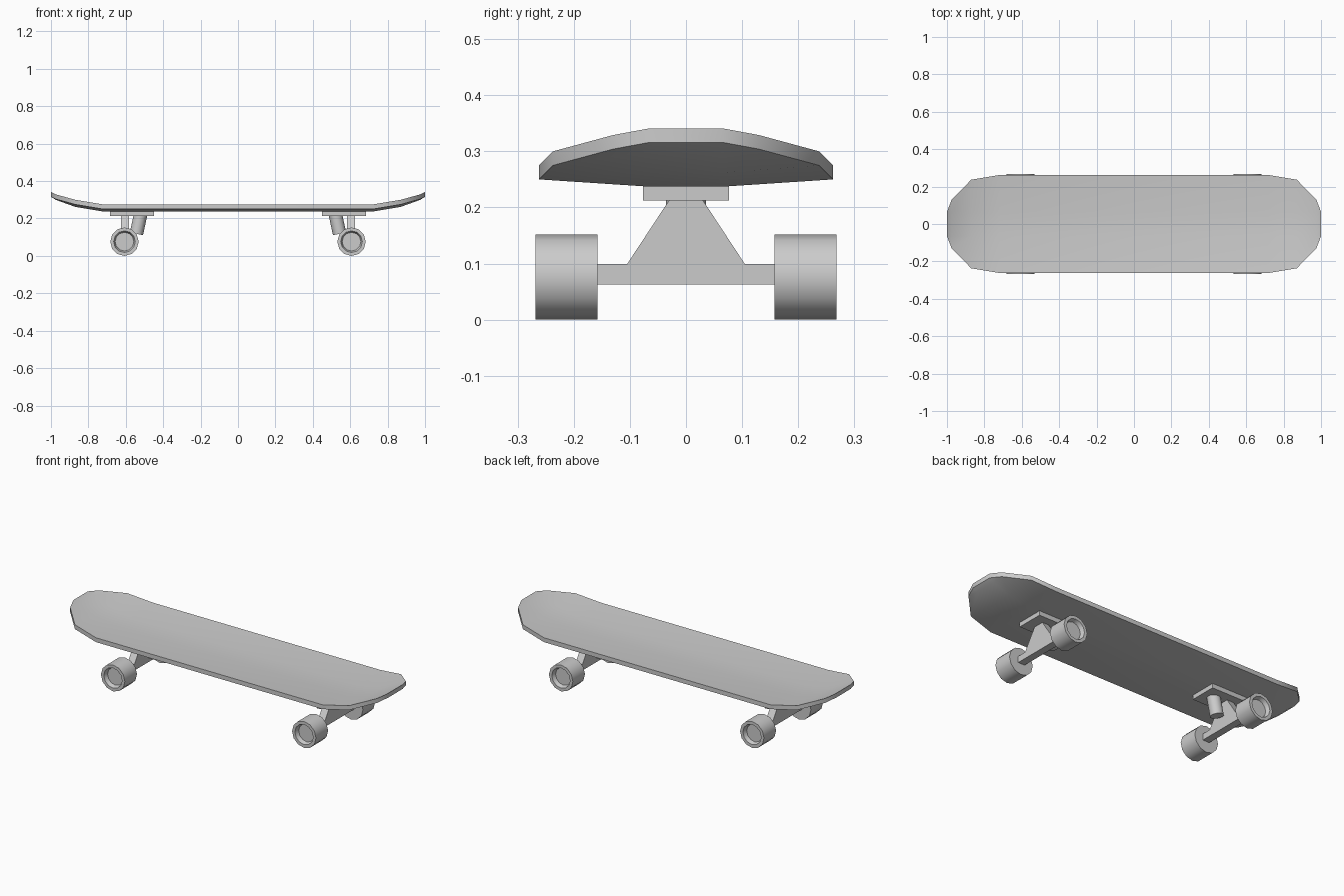
import bpy, bmesh, math
from mathutils import Vector

if "Cube" in bpy.data.objects:
    bpy.data.objects.remove(bpy.data.objects["Cube"])


def finish(bm, name, mirror=(False, False), angle=40):
    """Turn a bmesh into a named object, mirrored about the world axes."""
    bmesh.ops.remove_doubles(bm, verts=bm.verts, dist=1e-5)
    bmesh.ops.recalc_face_normals(bm, faces=bm.faces)
    mesh = bpy.data.meshes.new(name)
    bm.to_mesh(mesh)
    bm.free()
    ob = bpy.data.objects.new(name, mesh)
    bpy.context.collection.objects.link(ob)
    if any(mirror):
        mod = ob.modifiers.new("Mirror", 'MIRROR')
        mod.use_axis = (mirror[0], mirror[1], False)
        mod.use_clip = False
        mod.use_mirror_merge = False
    bpy.ops.object.select_all(action='DESELECT')
    ob.select_set(True)
    bpy.context.view_layer.objects.active = ob
    bpy.ops.object.shade_smooth_by_angle(angle=math.radians(angle))
    return ob


def loft(bm, rings):
    """Skin a list of vertex rings and cap both ends."""
    vs = [[bm.verts.new(p) for p in ring] for ring in rings]
    n = len(vs[0])
    for a, b in zip(vs, vs[1:]):
        for i in range(n):
            j = (i + 1) % n
            bm.faces.new((a[i], a[j], b[j], b[i]))
    bm.faces.new(vs[0])
    bm.faces.new(vs[-1])


def circle(c, r, u, v, n=12):
    return [c + r * (math.cos(t) * u + math.sin(t) * v)
            for t in (2 * math.pi * i / n for i in range(n))]


X, Y, Z = Vector((1, 0, 0)), Vector((0, 1, 0)), Vector((0, 0, 1))

# Deck: stations of (x, half width, edge height, centre height)
half = [(0.72, 0.262, 0.275, 0.262), (0.87, 0.237, 0.300, 0.287),
        (0.975, 0.13, 0.329, 0.325), (1.0, 0.065, 0.341, 0.341)]
stations = [(-x, w, e, c) for x, w, e, c in reversed(half)] + half
bm = bmesh.new()
grid = [[bm.verts.new(p) for p in ((x, -w, e), (x, -0.065, c), (x, 0.065, c), (x, w, e))]
        for x, w, e, c in stations]
for a, b in zip(grid, grid[1:]):
    for i in range(3):
        bm.faces.new((a[i], b[i], b[i + 1], a[i + 1]))
bmesh.ops.remove_doubles(bm, verts=bm.verts, dist=1e-5)
ext = bmesh.ops.extrude_face_region(bm, geom=bm.faces[:])
bmesh.ops.translate(bm, vec=(0, 0, -0.025),
                    verts=[g for g in ext["geom"] if isinstance(g, bmesh.types.BMVert)])
finish(bm, "deck")

# Truck base plates
bm = bmesh.new()
loft(bm, [[(x, y, z) for x, y in ((0.45, -0.077), (0.684, -0.077), (0.684, 0.077), (0.45, 0.077))]
          for z in (0.212, 0.240)])
finish(bm, "truck_base_plate", (True, False), 30)

# Hangers: axle bar with a tapering web up to the plate
profile = [(-0.16, 0.063), (0.16, 0.063), (0.16, 0.099), (0.105, 0.099),
           (0.03, 0.213), (-0.03, 0.213), (-0.105, 0.099), (-0.16, 0.099)]
bm = bmesh.new()
loft(bm, [[(x, y, z) for y, z in profile] for x in (0.584, 0.626)])
finish(bm, "truck_hanger", (True, False), 30)

# Slanted bushings
top, bottom = Vector((0.52, 0, 0.225)), Vector((0.543, 0, 0.118))
axis = (top - bottom).normalized()
bm = bmesh.new()
loft(bm, [circle(c, 0.036, Y, axis.cross(Y)) for c in (top, bottom)])
finish(bm, "truck_bushing", (True, False))

# Wheels with a recessed outer face: (radius, y)
bm = bmesh.new()
loft(bm, [circle(Vector((0.607, y, 0.076)), r, Z, X)
          for r, y in ((0.076, 0.158), (0.076, 0.268), (0.058, 0.268), (0.050, 0.245))])
finish(bm, "wheel", (True, True))
